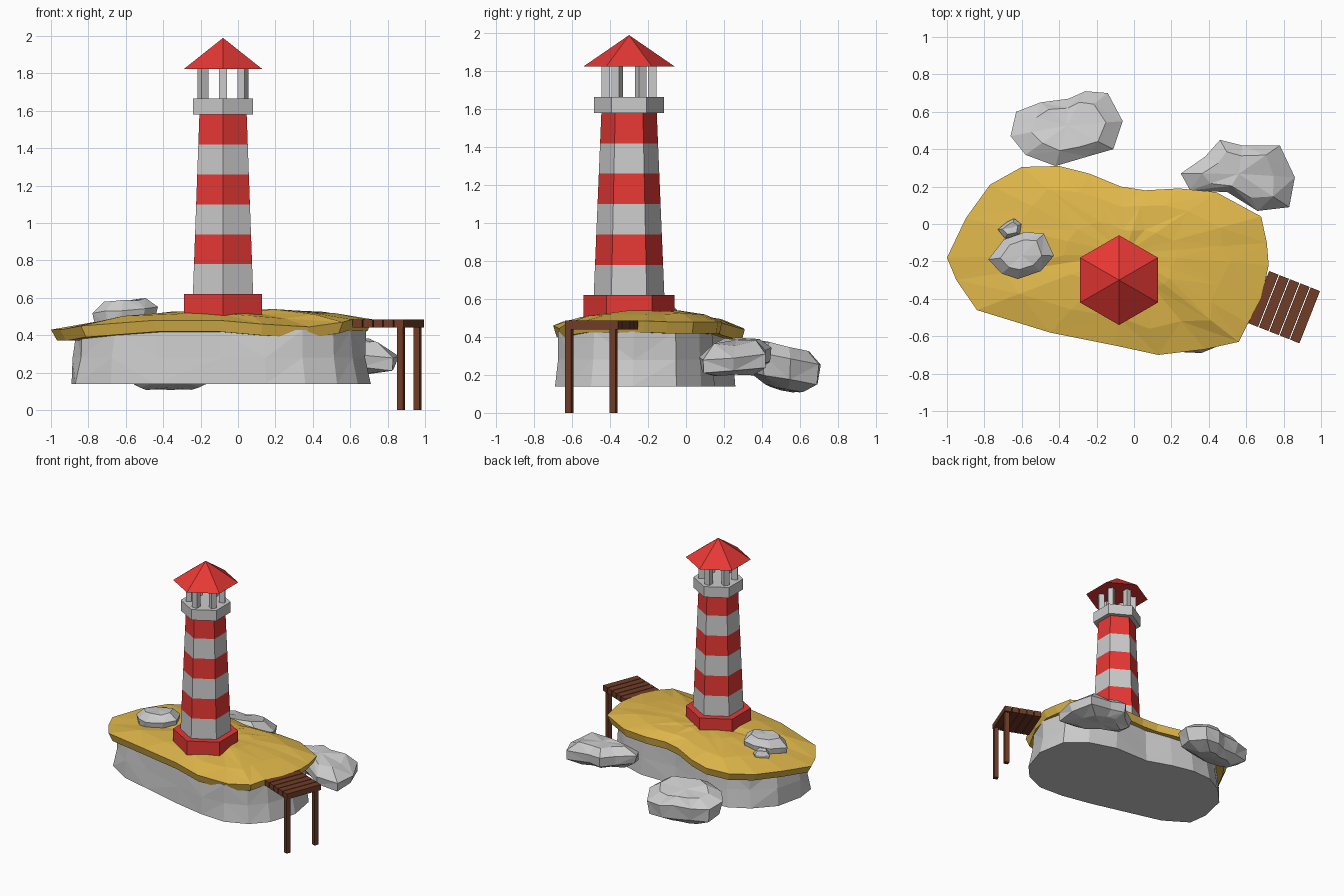
import bpy, math, random

if "Cube" in bpy.data.objects:
    bpy.data.objects.remove(bpy.data.objects["Cube"])

random.seed(4)


def material(name, rgb):
    m = bpy.data.materials.new(name)
    m.diffuse_color = (*rgb, 1)
    m.use_nodes = True
    m.node_tree.nodes["Principled BSDF"].inputs["Base Color"].default_value = m.diffuse_color
    return m


RED = material("red_paint", (0.80, 0.04, 0.035))
SAND = material("sand", (0.75, 0.48, 0.07))
WOOD = material("wood", (0.16, 0.045, 0.02))


def finish(ob, name, mat):
    ob.name = name
    if mat:
        ob.data.materials.append(mat)
    return ob


def hexagon(name, r1, r2, z1, z2, mat=None):
    """Six-sided tower section with corners toward front and back."""
    bpy.ops.mesh.primitive_cone_add(vertices=6, radius1=r1, radius2=r2, depth=z2 - z1,
                                    location=(TX, TY, (z1 + z2) / 2))
    return finish(bpy.context.object, name, mat)


def box(name, loc, size, angle=0, mat=None):
    bpy.ops.mesh.primitive_cube_add(size=1, location=loc, rotation=(0, 0, angle))
    ob = bpy.context.object
    ob.scale = size
    return finish(ob, name, mat)


def loft(name, outline, levels, slope=(0, 0), mat=None):
    """Stack scaled copies of an outline; levels are (scale, z, jitter).
    Outline points may carry their own height offset, which fades inward."""
    n = len(outline)
    cx = sum(p[0] for p in outline) / n
    cy = sum(p[1] for p in outline) / n
    verts, faces = [], []
    for s, z, j in levels:
        for p in outline:
            k = s * (1 + random.uniform(-j, j))
            dx, dy = (p[0] - cx) * k, (p[1] - cy) * k
            lift = p[2] * s if len(p) > 2 else 0
            verts.append((cx + dx, cy + dy, z + lift + dx * slope[0] + dy * slope[1]
                          + random.uniform(-j, j) * 0.12))
    for a in range(len(levels) - 1):
        for i in range(n):
            k = (i + 1) % n
            q = (a * n + i, a * n + k, (a + 1) * n + k, (a + 1) * n + i)
            faces += [(q[0], q[1], q[2]), (q[0], q[2], q[3])] if i % 2 else \
                     [(q[0], q[1], q[3]), (q[1], q[2], q[3])]
    # fan caps
    for level, start in ((levels[0], 0), (levels[-1], (len(levels) - 1) * n)):
        c = len(verts)
        verts.append((cx, cy, level[1]))
        for i in range(n):
            a, b = start + i, start + (i + 1) % n
            faces.append((c, b, a) if start == 0 else (c, a, b))
    me = bpy.data.meshes.new(name)
    me.from_pydata(verts, [], faces)
    ob = bpy.data.objects.new(name, me)
    bpy.context.collection.objects.link(ob)
    return finish(ob, name, mat)


# island: sand cap (x, y, rim height offset), counter-clockwise
sand = [(-1, -.18, -.03), (-.95, -.3, -.03), (-.84, -.46, -.01), (-.45, -.58, .02),
        (-.1, -.65, .02), (.13, -.70, .0), (.38, -.67, -.015), (.56, -.63, .01),
        (.61, -.53, .025), (.68, -.4, .025), (.72, -.22, .025), (.71, -.1, .02),
        (.68, .04, .02), (.44, .17, .02), (.24, .19, .02), (.06, .18, .02),
        (-.07, .2, .01), (-.24, .27, -.01), (-.4, .31, -.02), (-.6, .305, -.015),
        (-.77, .21, -.01), (-.9, .03, -.015)]
loft("sand_cap", sand, [(.965, .40, 0), (1, .46, 0), (.72, .505, .05), (.35, .528, .04)], mat=SAND)

# island: rock foundation
base = [(-.89, -.2), (-.87, -.36), (-.68, -.48), (-.45, -.54), (-.1, -.63), (.15, -.68),
        (.36, -.69), (.53, -.62), (.64, -.5), (.71, -.28), (.67, -.05), (.52, .08),
        (.3, .15), (0, .15), (-.2, .22), (-.38, .26), (-.55, .25), (-.7, .17), (-.84, .02)]
loft("rock_foundation", base, [(1, .14, 0), (.975, .28, .02), (.96, .43, .015)])

# loose rocks
loft("back_left_rock",
     [(-.66, .47), (-.58, .37), (-.42, .31), (-.25, .36), (-.11, .4), (-.06, .55),
      (-.14, .70), (-.26, .71), (-.35, .67), (-.5, .65), (-.63, .6)],
     [(.5, .12, .08), (.92, .18, .05), (1, .29, 0), (.65, .345, .1)], (0, -.2))
loft("back_right_rock",
     [(.25, .27), (.3, .18), (.5, .17), (.66, .07), (.83, .09), (.86, .25),
      (.78, .42), (.58, .42), (.46, .45), (.38, .36)],
     [(.6, .21, .08), (.95, .25, .05), (1, .32, 0), (.62, .385, .1)], (-.1, .08))
loft("beach_rock",
     [(-.78, -.19), (-.71, -.27), (-.62, -.29), (-.5, -.25), (-.43, -.17), (-.48, -.05),
      (-.58, -.04), (-.7, -.08)],
     [(.9, .46, 0), (1, .535, .04), (.65, .585, .05)], (.08, 0))
loft("beach_pebble",
     [(-.73, -.03), (-.69, -.08), (-.61, -.06), (-.6, .0), (-.64, .03), (-.68, .01)],
     [(.9, .46, 0), (1, .50, .04), (.6, .53, .05)])

# lighthouse tower
TX, TY = -.08, -.30
hexagon("tower_plinth", .24, .24, .49, .62, RED)
R0, R1, BANDS = .186, .146, 6
for i in range(BANDS):
    a, b = i / BANDS, (i + 1) / BANDS
    hexagon(f"tower_band_{i + 1}", R0 + (R1 - R0) * a, R0 + (R1 - R0) * b,
            .62 + .96 * a, .62 + .96 * b, RED if i % 2 else None)
hexagon("lantern_gallery", .184, .184, 1.58, 1.665)
for i in range(6):
    t = math.radians(90 + 60 * i)
    box(f"lantern_post_{i + 1}", (TX + .123 * math.cos(t), TY + .123 * math.sin(t), 1.745),
        (.044, .044, .17), t)
hexagon("lantern_roof", .24, 0, 1.825, 1.99, RED)

# jetty: planks on two end posts
ang = math.radians(-21.5)
dx, dy = math.cos(ang), math.sin(ang)
for i in range(5):
    d = i * .0595
    box(f"jetty_plank_{i + 1}", (.693 + dx * d, -.401 + dy * d, .463), (.054, .30, .045), ang, WOOD)
for i, (x, y) in enumerate([(.872, -.615), (.96, -.382)]):
    box(f"jetty_post_{i + 1}", (x, y, .225), (.034, .034, .45), ang, WOOD)
